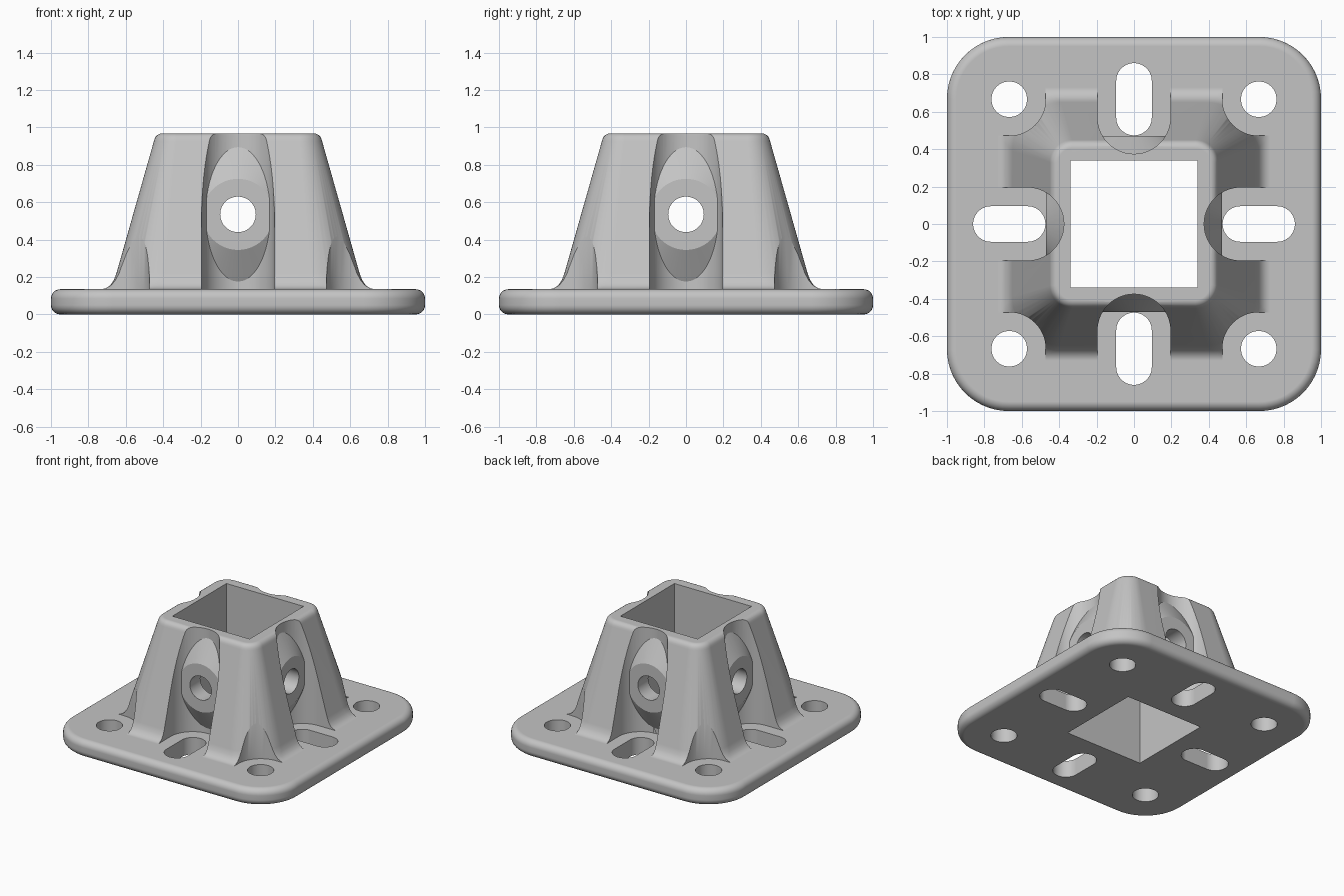
import bpy, bmesh, math
from mathutils import Matrix, Vector

cube = bpy.data.objects.get("Cube")
if cube:
    bpy.data.objects.remove(cube, do_unlink=True)

PLATE_TOP = 0.135
HOLE_POS = 0.667
HOLE_R = 0.095
RECESS_R = 0.195
BORE_Z = 0.535

grey = bpy.data.materials.new("light_grey")
grey.use_nodes = True
colour = (0.55, 0.55, 0.55, 1)
grey.diffuse_color = colour
grey.node_tree.nodes["Principled BSDF"].inputs["Base Color"].default_value = colour


def outline(hx, hy, r, z, centre=(0, 0), steps=14):
    """Counter-clockwise rounded rectangle."""
    pts = []
    for k, (sx, sy) in enumerate([(1, 1), (-1, 1), (-1, -1), (1, -1)]):
        for i in range(steps + 1):
            a = (k + i / steps) * math.pi / 2
            pts.append(Vector((centre[0] + sx * (hx - r) + r * math.cos(a),
                               centre[1] + sy * (hy - r) + r * math.sin(a), z)))
    return pts


def loft(bm, rings):
    """Closed solid through a stack of outlines."""
    loops = [[bm.verts.new(p) for p in ring] for ring in rings]
    n = len(loops[0])
    for low, high in zip(loops, loops[1:]):
        for i in range(n):
            j = (i + 1) % n
            bm.faces.new((low[i], low[j], high[j], high[i]))
    bm.faces.new(loops[0][::-1])
    bm.faces.new(loops[-1])


def finish(bm, name, fourfold=False):
    """Make an object, optionally repeated on all four sides."""
    bmesh.ops.remove_doubles(bm, verts=bm.verts, dist=0.0001)
    if fourfold:
        source = bm.verts[:] + bm.edges[:] + bm.faces[:]
        for k in range(1, 4):
            copy = bmesh.ops.duplicate(bm, geom=source)["geom"]
            verts = [v for v in copy if isinstance(v, bmesh.types.BMVert)]
            bmesh.ops.rotate(bm, verts=verts, cent=(0, 0, 0),
                             matrix=Matrix.Rotation(k * math.pi / 2, 3, 'Z'))
    bmesh.ops.recalc_face_normals(bm, faces=bm.faces)
    mesh = bpy.data.meshes.new(name)
    bm.to_mesh(mesh)
    bm.free()
    mesh.materials.append(grey)
    obj = bpy.data.objects.new(name, mesh)
    bpy.context.collection.objects.link(obj)
    return obj


def cone_y(bm, r_in, r_out, y_in, y_out):
    """Cone along +y at bore height."""
    m = (Matrix.Translation((0, (y_in + y_out) / 2, BORE_Z))
         @ Matrix.Rotation(-math.pi / 2, 4, 'X'))
    bmesh.ops.create_cone(bm, cap_ends=True, segments=64, radius1=r_in,
                          radius2=r_out, depth=y_out - y_in, matrix=m)


def combine(target, other, operation):
    mod = target.modifiers.new(other.name, 'BOOLEAN')
    mod.operation = operation
    mod.solver = 'EXACT'
    mod.object = other
    bpy.context.view_layer.objects.active = target
    bpy.ops.object.modifier_apply(modifier=mod.name)
    bpy.data.objects.remove(other, do_unlink=True)


# Tapered socket with a base fillet and a rounded rim
bm = bmesh.new()
profile = [(0.73, 0.06), (0.73, PLATE_TOP), (0.705, 0.141), (0.683, 0.156),
           (0.665, 0.182), (0.65, 0.22)]
rings = [outline(h, h, 0.26, z) for h, z in profile]
rings.append(outline(0.45, 0.45, 0.12, 0.925))
for i in range(1, 6):
    a = i / 5 * math.pi / 2
    inset = 0.043 * (1 - math.cos(a))
    rings.append(outline(0.448 - inset, 0.448 - inset, 0.12 - inset,
                         0.925 + 0.043 * math.sin(a)))
loft(bm, rings)
body = finish(bm, "post_base")

# Clearance recesses above the slots and corner holes
bm = bmesh.new()
loft(bm, [outline(RECESS_R, 0.4, RECESS_R, z, (0, 0.775)) for z in (0, 1.2)])
loft(bm, [outline(0.43, 0.43, RECESS_R, z, (0.902, 0.902)) for z in (0, 1.2)])
combine(body, finish(bm, "recess_cutter", True), 'DIFFERENCE')

# Conical bosses around the side bores
bm = bmesh.new()
cone_y(bm, 0.365, 0.19, 0.372, 0.47)
combine(body, finish(bm, "side_boss", True), 'UNION')

# Base plate with rounded edges
bm = bmesh.new()
rings = []
edge = 0.05
for z0, start in ((edge, -90), (PLATE_TOP - edge, 0)):
    for i in range(7):
        a = math.radians(start + 15 * i)
        inset = edge * (1 - math.cos(a))
        rings.append(outline(1 - inset, 1 - inset, 0.33 - inset,
                             z0 + edge * math.sin(a)))
loft(bm, rings)
combine(body, finish(bm, "base_plate"), 'UNION')

# Slots, corner holes and side bores
bm = bmesh.new()
loft(bm, [outline(HOLE_R, 0.193, HOLE_R, z, (0, HOLE_POS)) for z in (-0.1, 0.2)])
loft(bm, [outline(HOLE_R, HOLE_R, HOLE_R, z, (HOLE_POS, HOLE_POS)) for z in (-0.1, 0.2)])
cone_y(bm, HOLE_R, HOLE_R, 0.25, 0.8)
combine(body, finish(bm, "hole_cutter", True), 'DIFFERENCE')

# Square post opening
bm = bmesh.new()
bmesh.ops.create_cube(bm, size=1, matrix=Matrix.Diagonal((0.68, 0.68, 4, 1)))
combine(body, finish(bm, "post_cutter"), 'DIFFERENCE')

# Shading
bpy.ops.object.select_all(action='DESELECT')
body.select_set(True)
bpy.context.view_layer.objects.active = body
bpy.ops.object.shade_smooth_by_angle(angle=math.radians(28))
weighted = body.modifiers.new("weighted_normals", 'WEIGHTED_NORMAL')
weighted.keep_sharp = True
